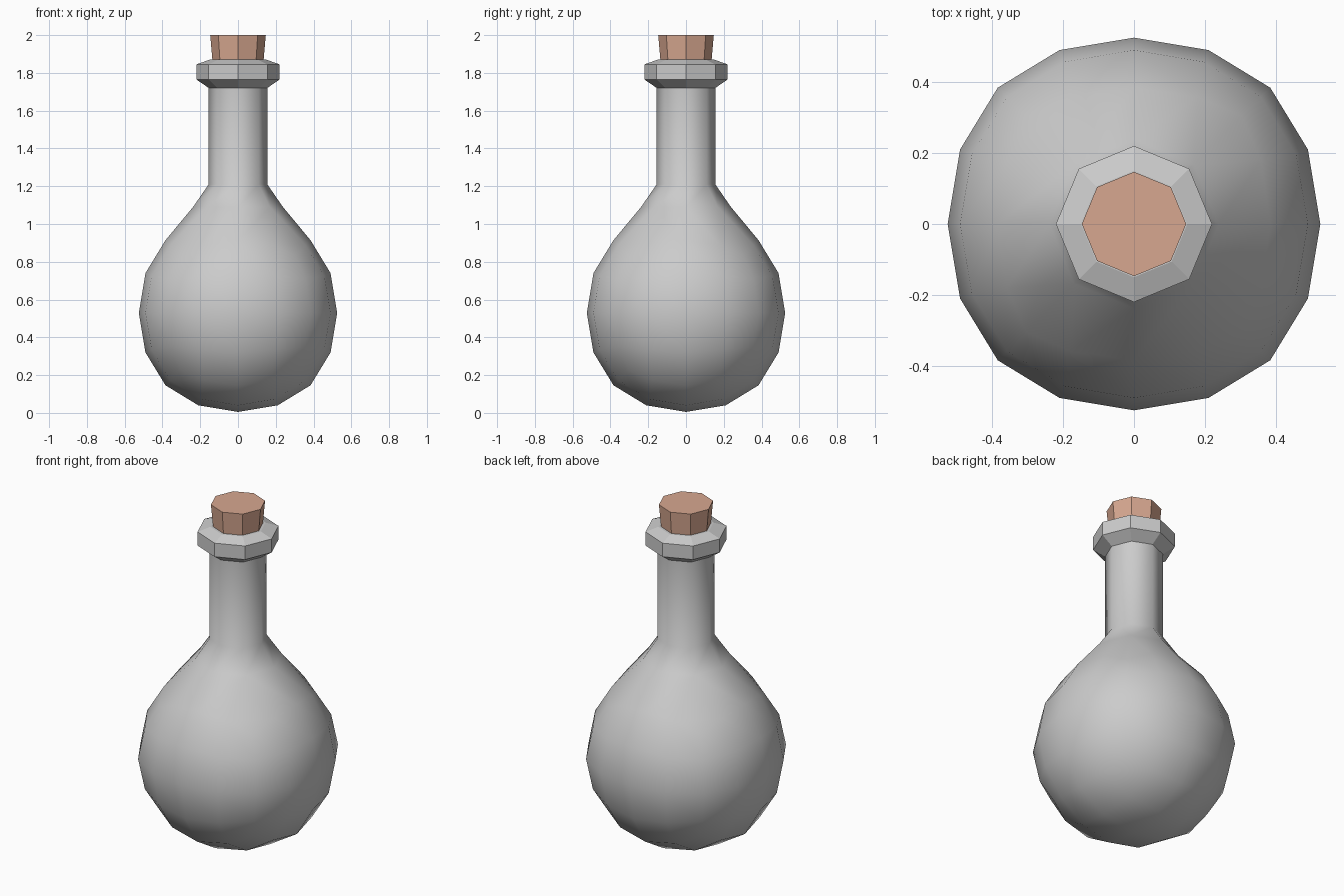
import bpy, bmesh
from math import cos, sin, tau
from mathutils import Vector

cube = bpy.data.objects.get("Cube")
if cube:
    bpy.data.objects.remove(cube, do_unlink=True)


def make_material(name, color):
    mat = bpy.data.materials.new(name)
    mat.use_nodes = True
    mat.diffuse_color = color
    mat.node_tree.nodes["Principled BSDF"].inputs["Base Color"].default_value = color
    return mat


def add_object(name, bm, mat, smooth):
    bmesh.ops.recalc_face_normals(bm, faces=bm.faces[:])
    for face in bm.faces:
        face.smooth = smooth
    mesh = bpy.data.meshes.new(name)
    bm.to_mesh(mesh)
    bm.free()
    mesh.materials.append(mat)
    obj = bpy.data.objects.new(name, mesh)
    bpy.context.collection.objects.link(obj)
    return obj


def lathe(name, profile, mat, sides=8, cap_bottom=True):
    """Flat-shaded turned part from (radius, height) points."""
    bm = bmesh.new()
    rings = [[bm.verts.new((r * cos(tau * i / sides), r * sin(tau * i / sides), z))
              for i in range(sides)] for r, z in profile]
    for low, high in zip(rings, rings[1:]):
        for i in range(sides):
            j = (i + 1) % sides
            bm.faces.new((low[i], low[j], high[j], high[i]))
    bm.faces.new(rings[-1])
    if cap_bottom:
        bm.faces.new(rings[0][::-1])
    return add_object(name, bm, mat, False)


glass = make_material("grey glass", (0.60, 0.60, 0.60, 1))
cork = make_material("cork", (0.68, 0.39, 0.28, 1))

# Bulb: a gridded cube rounded into a ball; each kind of grid point has one position
CENTRE = 0.53
ROUNDED = {
    (2, 0, 0): (0.525, 0, 0),
    (2, 1, 0): (0.49, 0.21, 0),
    (2, 2, 0): (0.384, 0.384, 0),
    (2, 1, 1): (0.457, 0.195, 0.195),
    (2, 2, 1): (0.358, 0.358, 0.18),
    (2, 2, 2): (0.304, 0.304, 0.304),
}
bm = bmesh.new()
bmesh.ops.create_cube(bm, size=4)
bmesh.ops.subdivide_edges(bm, edges=bm.edges[:], cuts=3, use_grid_fill=True)
top = [v for v in bm.verts if v.co.z > 1.9 and v.co.xy.length < 0.1]
for v in bm.verts:
    grid = [round(c) for c in v.co]
    order = sorted(range(3), key=lambda k: -abs(grid[k]))
    target = ROUNDED[tuple(abs(grid[k]) for k in order)]
    for k, value in zip(order, target):
        v.co[k] = value if grid[k] > 0 else -value
    v.co.z += CENTRE

# Neck: open the top of the bulb and draw its rim upward
bmesh.ops.delete(bm, geom=top, context='VERTS')


def shape_ring(verts, radius, z):
    for v in verts:
        flat = Vector((v.co.x, v.co.y, 0)).normalized() * radius
        v.co = (flat.x, flat.y, z)


rim = [e for e in bm.edges if e.is_boundary]
shape_ring({v for e in rim for v in e.verts}, 0.238, 1.09)
for radius, z in [(0.155, 1.21), (0.155, 1.72)]:
    new = bmesh.ops.extrude_edge_only(bm, edges=rim)["geom"]
    rim = [g for g in new if isinstance(g, bmesh.types.BMEdge) and g.is_boundary]
    shape_ring({v for e in rim for v in e.verts}, radius, z)
add_object("flask_body", bm, glass, True)

# Collar around the mouth
lathe("collar", [(0.155, 1.72), (0.22, 1.765), (0.22, 1.845), (0.15, 1.87)],
      glass, cap_bottom=False)

# Tapered stopper
lathe("stopper", [(0.134, 1.85), (0.147, 2.0)], cork)
